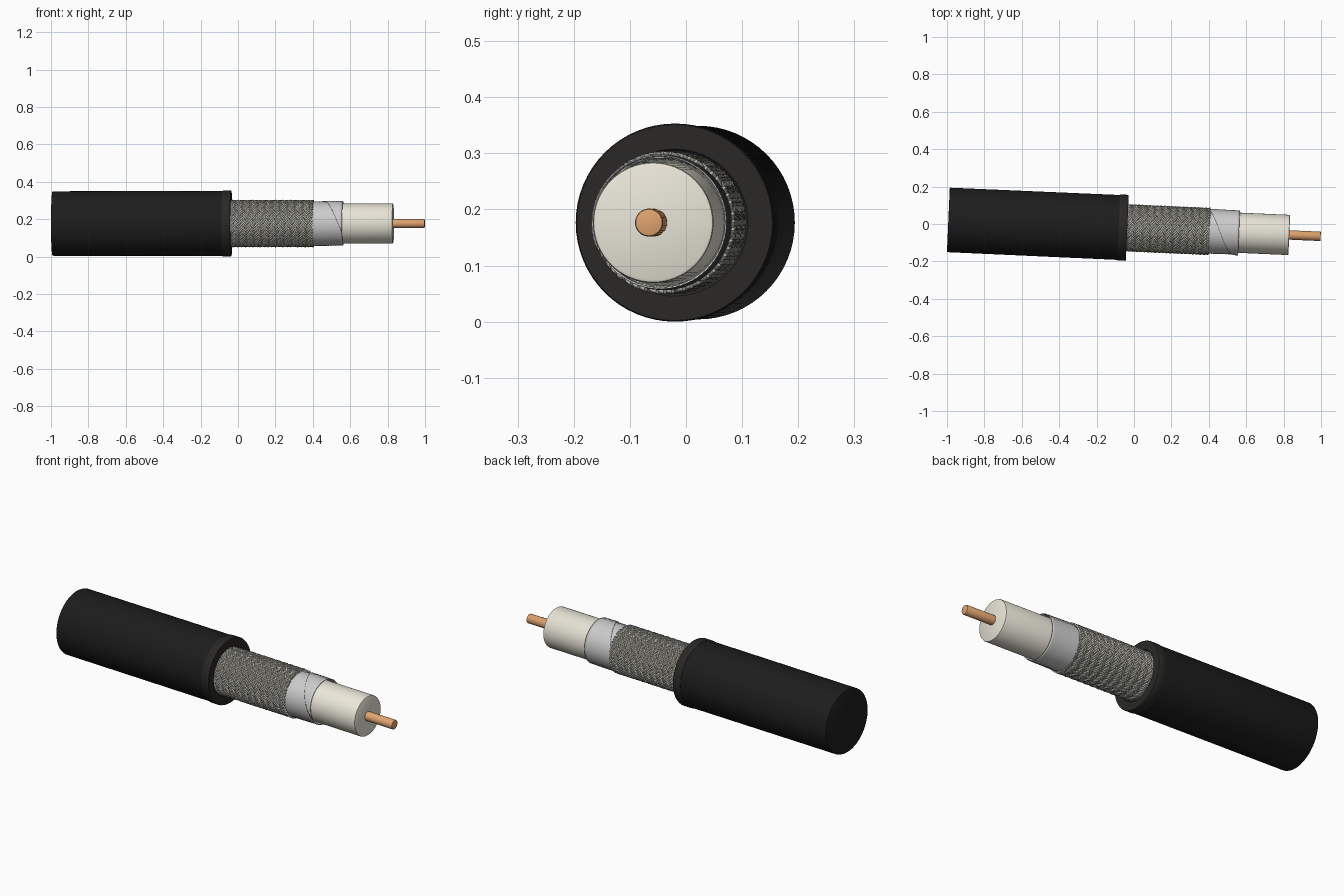
import bpy, bmesh
from math import sin, cos, pi, radians
from mathutils import Matrix

if "Cube" in bpy.data.objects:
    bpy.data.objects.remove(bpy.data.objects["Cube"])

# Cable axis: local +X, yawed slightly and lifted onto z = 0
PLACE = Matrix.Translation((0, -0.022, 0.1765)) @ Matrix.Rotation(radians(-2.53), 4, 'Z')


def material(name, rgb):
    m = bpy.data.materials.new(name)
    m.diffuse_color = (*rgb, 1)
    m.use_nodes = True
    m.node_tree.nodes["Principled BSDF"].inputs["Base Color"].default_value = m.diffuse_color
    return m


BLACK = material("black_rubber", (0.012, 0.012, 0.012))
RIM = material("cut_rubber", (0.022, 0.021, 0.019))
STEEL = material("braid_wire", (0.50, 0.49, 0.43))
DARK = material("braid_shadow", (0.14, 0.14, 0.12))
FOIL = material("foil", (0.68, 0.68, 0.67))
CREAM = material("cream_plastic", (0.82, 0.79, 0.69))
COPPER = material("copper", (0.74, 0.37, 0.16))


def add(name, bm, mat, angle=35):
    bmesh.ops.recalc_face_normals(bm, faces=bm.faces)
    me = bpy.data.meshes.new(name)
    bm.to_mesh(me)
    bm.free()
    me.materials.append(mat)
    ob = bpy.data.objects.new(name, me)
    bpy.context.collection.objects.link(ob)
    ob.matrix_world = PLACE
    bpy.ops.object.select_all(action='DESELECT')
    ob.select_set(True)
    bpy.context.view_layer.objects.active = ob
    bpy.ops.object.shade_smooth_by_angle(angle=radians(angle))
    return ob


def lathe(name, profile, mat, closed=False, n=64):
    """Turn an (x, radius) profile about the cable axis; caps open ends."""
    bm = bmesh.new()
    rings = [[bm.verts.new((x, r * cos(2 * pi * i / n), r * sin(2 * pi * i / n)))
              for i in range(n)] for x, r in profile]
    pairs = list(zip(rings, rings[1:]))
    if closed:
        pairs.append((rings[-1], rings[0]))
    else:
        bm.faces.new(rings[0])
        bm.faces.new(rings[-1])
    for a, b in pairs:
        for i in range(n):
            j = (i + 1) % n
            bm.faces.new((a[i], a[j], b[j], b[i]))
    return add(name, bm, mat)


# Outer jacket and its cut lip
lathe("jacket", [(-0.9935, 0.168), (-0.992, 0.171), (-0.988, 0.1725),
                 (-0.078, 0.1735), (-0.045, 0.1735)], BLACK)
lathe("jacket_lip", [(-0.082, 0.13), (-0.082, 0.175), (-0.079, 0.1765), (-0.040, 0.1765),
                     (-0.036, 0.1745), (-0.036, 0.131), (-0.042, 0.126)], RIM, closed=True)

# Solid layers
lathe("braid_core", [(-0.08, 0.117), (0.397, 0.117)], DARK)
lathe("dielectric", [(0.36, 0.1075), (0.824, 0.1075), (0.829, 0.106), (0.831, 0.102)], CREAM)
lathe("center_conductor", [(0.80, 0.025), (0.995, 0.025), (0.998, 0.0235), (0.999, 0.021)],
      COPPER, n=32)

# Foil tape: overlapped sheet whose seam spirals from back over the top to the front
bm = bmesh.new()
NA, NS = 72, 14
grid = []
for k in range(NS + 1):
    s = 0.38 + 0.182 * k / NS
    seam = pi * (s - 0.40) / 0.16
    row = []
    for i in range(NA + 1):
        t = i / NA
        a = seam + t * 2 * pi * 1.06
        r = 0.1165 + 0.0045 * t
        row.append(bm.verts.new((s, r * cos(a), r * sin(a))))
    grid.append(row)
for k in range(NS):
    for i in range(NA):
        bm.faces.new((grid[k][i], grid[k][i + 1], grid[k + 1][i + 1], grid[k + 1][i]))
foil = add("foil_wrap", bm, FOIL)
sol = foil.modifiers.new("thickness", 'SOLIDIFY')
sol.thickness = 0.002
sol.offset = 0

# Woven braid: two opposed helix sets, bands of three wires passing over and under
N, PITCH, S0, S1, STEPS = 16, 0.64, -0.06, 0.402, 60
W = 2 * pi / PITCH
SIDES, WIRE = 6, 0.0046
bm = bmesh.new()
for sign in (1, -1):
    for band in range(N):
        for wire in (-1, 0, 1):
            prev = None
            start = 2 * pi * band / N + wire * 0.112
            for k in range(STEPS + 1):
                s = S0 + (S1 - S0) * k / STEPS
                a = start + sign * W * s
                r = 0.1195 + sign * 0.0035 * cos(N * W * s)
                # wire section spans the radial and the across-wire directions
                tx, tt = 1.0, sign * W * r
                ln = (tx * tx + tt * tt) ** 0.5
                bx, bt = tt / ln, -tx / ln
                ring = []
                for q in range(SIDES):
                    u = WIRE * cos(2 * pi * q / SIDES)
                    v = WIRE * sin(2 * pi * q / SIDES)
                    ring.append(bm.verts.new((s + v * bx,
                                              (r + u) * cos(a) - v * bt * sin(a),
                                              (r + u) * sin(a) + v * bt * cos(a))))
                if prev:
                    for q in range(SIDES):
                        p = (q + 1) % SIDES
                        bm.faces.new((prev[q], prev[p], ring[p], ring[q]))
                else:
                    bm.faces.new(ring)
                prev = ring
            bm.faces.new(prev)
add("braided_shield", bm, STEEL, 70)
